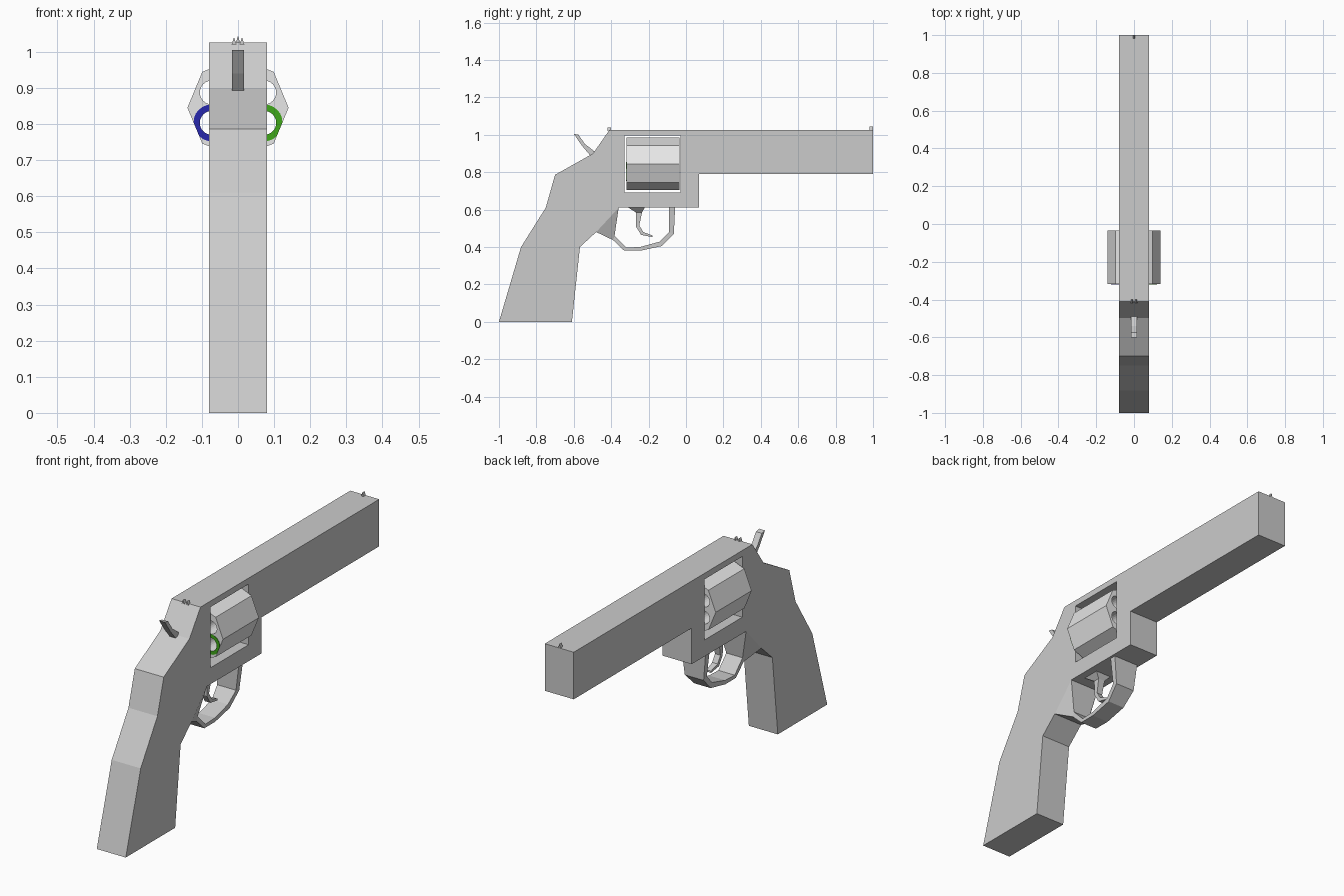
import bpy, bmesh
from math import sin, cos, pi, radians
from mathutils import Matrix, Vector

old = bpy.data.objects.get("Cube")
if old:
    bpy.data.objects.remove(old, do_unlink=True)


def material(name, rgb):
    m = bpy.data.materials.new(name)
    m.use_nodes = True
    m.diffuse_color = (*rgb, 1)
    m.node_tree.nodes["Principled BSDF"].inputs["Base Color"].default_value = (*rgb, 1)
    return m


STEEL = material("steel grey", (0.6, 0.6, 0.6))
LIGHT = material("light grey", (0.8, 0.8, 0.8))
GREEN = material("green", (0.05, 0.39, 0.01))
BLUE = material("blue", (0.02, 0.02, 0.42))

# Profile planes: SIDE takes (y, z) points, END takes (x, z) points
SIDE = Matrix(((0, 0, 1, 0), (1, 0, 0, 0), (0, 1, 0, 0), (0, 0, 0, 1)))
END = Matrix(((1, 0, 0, 0), (0, 0, -1, 0), (0, 1, 0, 0), (0, 0, 0, 1)))


def add_mesh(name, bm, mat):
    bmesh.ops.remove_doubles(bm, verts=bm.verts, dist=1e-5)
    bmesh.ops.recalc_face_normals(bm, faces=bm.faces)
    for f in bm.faces:
        f.smooth = False
        f.material_index = 0
    me = bpy.data.meshes.new(name)
    bm.to_mesh(me)
    bm.free()
    me.materials.append(mat)
    ob = bpy.data.objects.new(name, me)
    bpy.context.collection.objects.link(ob)
    return ob


def extrude(name, loops, plane, half, offset, mat):
    """Extrude a filled outline (first loop) with holes (other loops)."""
    cu = bpy.data.curves.new(name, 'CURVE')
    cu.dimensions = '2D'
    cu.fill_mode = 'BOTH'
    cu.extrude = half
    for pts in loops:
        s = cu.splines.new('POLY')
        s.points.add(len(pts) - 1)
        for p, (a, b) in zip(s.points, pts):
            p.co = (a, b, 0, 1)
        s.use_cyclic_u = True
    tmp = bpy.data.objects.new("profile", cu)
    bpy.context.collection.objects.link(tmp)
    bpy.context.view_layer.update()
    me = bpy.data.meshes.new_from_object(tmp.evaluated_get(bpy.context.evaluated_depsgraph_get()))
    bm = bmesh.new()
    bm.from_mesh(me)
    bpy.data.objects.remove(tmp, do_unlink=True)
    bpy.data.meshes.remove(me)
    bm.transform(Matrix.Translation(offset) @ plane)
    return add_mesh(name, bm, mat)


def loft(name, sections, mat):
    """Skin rectangles given as (outer yz, inner yz, half width)."""
    bm = bmesh.new()
    rings = []
    for o, i, w in sections:
        rings.append([bm.verts.new(c) for c in
                      ((-w, *o), (w, *o), (w, *i), (-w, *i))])
    for a, b in zip(rings, rings[1:]):
        for k in range(4):
            n = (k + 1) % 4
            bm.faces.new((a[k], a[n], b[n], b[k]))
    bm.faces.new(rings[0])
    bm.faces.new(rings[-1])
    return add_mesh(name, bm, mat)


def circle(cx, cz, r, n, start=0.0):
    return [(cx + r * cos(start + 2 * pi * k / n), cz + r * sin(start + 2 * pi * k / n))
            for k in range(n)]


# Frame, grip and barrel in one slab, with the cylinder window
outline = [(-1, 0), (-.61, 0), (-.567, .40), (-.48, .48), (-.36, .61), (.07, .61),
           (.07, .79), (1, .79), (1, 1.025), (-.41, 1.025), (-.497, .90),
           (-.70, .786), (-.75, .61), (-.882, .40)]
window = [(-.33, .692), (-.03, .692), (-.03, .995), (-.33, .995)]
extrude("frame_and_barrel", [outline, window], SIDE, .08, (0, 0, 0), STEEL)

# Eight-sided cylinder with six through chambers
AXIS, RADIUS, BACK, FRONT = .845, .14, -.318, -.035
RING, BORE = .084, .033
centres = circle(0, AXIS, RING, 6, radians(30))
chambers = [circle(x, z, BORE, 24) for x, z in centres]
extrude("cylinder", [circle(0, AXIS, RADIUS, 8)] + chambers, END,
        (FRONT - BACK) / 2, (0, (FRONT + BACK) / 2, 0), LIGHT)


def inside(p):
    """Clamp a point to the eight-sided cylinder outline."""
    v = Vector((p[0], p[1] - AXIS))
    for k in range(8):
        n = Vector((cos((k + .5) * pi / 4), sin((k + .5) * pi / 4)))
        over = v.dot(n) - RADIUS * cos(pi / 8)
        if over > 0:
            v -= n * over
    return v.x, v.y + AXIS


# Coloured rims round the lower side chambers
for side, mat, label in ((1, GREEN, "left"), (-1, BLUE, "right")):
    cx, cz = side * RING * cos(pi / 6), AXIS - RING / 2
    bm = bmesh.new()
    y = BACK - .0015
    inner = [bm.verts.new((x, y, z)) for x, z in circle(cx, cz, BORE, 24)]
    outer = []
    for p in circle(cx, cz, .051, 24):
        x, z = inside(p)
        outer.append(bm.verts.new((x, y, z)))
    for k in range(24):
        n = (k + 1) % 24
        bm.faces.new((inner[k], inner[n], outer[n], outer[k]))
    back = bmesh.ops.extrude_face_region(bm, geom=bm.faces[:])
    bmesh.ops.translate(bm, vec=(0, .0014, 0),
                        verts=[g for g in back["geom"] if isinstance(g, bmesh.types.BMVert)])
    add_mesh(label + "_chamber_rim", bm, mat)

# Trigger guard, flaring where it meets the frame
loft("trigger_guard", [
    ((-.48, .48), (-.36, .61), .08),
    ((-.39, .437), (-.382, .46), .045),
    ((-.33, .38), (-.32, .397), .045),
    ((-.245, .38), (-.245, .40), .045),
    ((-.13, .405), (-.143, .428), .045),
    ((-.065, .47), (-.09, .48), .052),
    ((-.058, .615), (-.09, .615), .068)], STEEL)

# Trigger with a wide root
loft("trigger", [
    ((-.31, .612), (-.22, .612), .045),
    ((-.268, .585), (-.235, .585), .018),
    ((-.268, .51), (-.25, .515), .015),
    ((-.24, .465), (-.228, .48), .015),
    ((-.18, .453), (-.18, .462), .012)], STEEL)

# Hammer
extrude("hammer", [[(-.60, 1.005), (-.575, 1.0), (-.54, .95), (-.49, .912),
                    (-.497, .895), (-.515, .893), (-.555, .94)]], SIDE, .016, (0, 0, 0), STEEL)

# Sights: one front blade and a rear notch made of two blades
for name, x, y, top in (("front_sight", 0, .99, 1.045),
                        ("rear_sight_left", .011, -.41, 1.04),
                        ("rear_sight_right", -.011, -.41, 1.04)):
    extrude(name, [[(x - .007, 1.02), (x + .007, 1.02), (x, top)]], END, .009, (0, y, 0), STEEL)
